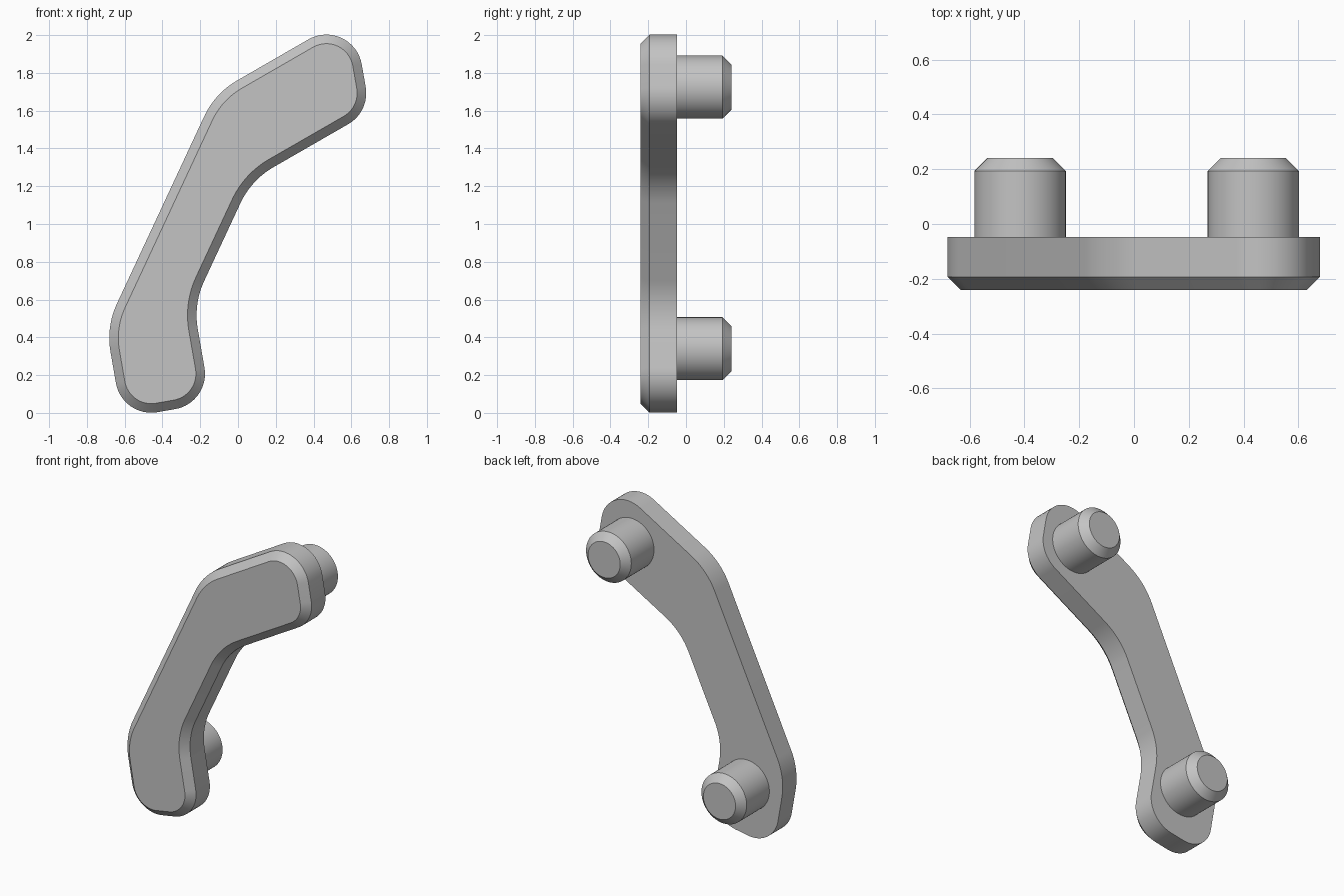
import bpy
import bmesh
from math import cos, pi
from mathutils import Vector

if "Cube" in bpy.data.objects:
    bpy.data.objects.remove(bpy.data.objects["Cube"], do_unlink=True)

FRONT, BACK, PEG_END = -0.241, -0.047, 0.241
CHAMFER = 0.048

grey = bpy.data.materials.new("plain grey")
grey.use_nodes = True
colour = (0.55, 0.55, 0.55, 1)
grey.diffuse_color = colour
grey.node_tree.nodes["Principled BSDF"].inputs["Base Color"].default_value = colour


def rounded_outline(corners, inset, steps=16):
    """Counter-clockwise outline (x, z) with filleted corners, moved inwards by inset."""
    points = []
    for i, (x, z, radius) in enumerate(corners):
        corner = Vector((x, z))
        into = (corner - Vector(corners[i - 1][:2])).normalized()
        out = (Vector(corners[(i + 1) % len(corners)][:2]) - corner).normalized()
        side = 1 if into.x * out.y - into.y * out.x > 0 else -1
        # outward normals seen from the fillet centre
        n0 = Vector((into.y, -into.x)) * side
        n1 = Vector((out.y, -out.x)) * side
        middle = (n0 + n1).normalized()
        centre = corner - middle * (radius / cos(n0.angle(n1) / 2))
        for k in range(steps + 1):
            points.append(centre + n0.slerp(n1, k / steps) * (radius - side * inset))
    return points


def loft(name, sections):
    """Solid through matching outlines, each given as (y, points)."""
    bm = bmesh.new()
    rings = [[bm.verts.new((p.x, y, p.y)) for p in pts] for y, pts in sections]
    for a, b in zip(rings, rings[1:]):
        for i in range(len(a)):
            bm.faces.new((a[i - 1], a[i], b[i], b[i - 1]))
    bm.faces.new(rings[0])
    bm.faces.new(rings[-1])
    bmesh.ops.recalc_face_normals(bm, faces=bm.faces[:])
    mesh = bpy.data.meshes.new(name)
    bm.to_mesh(mesh)
    bm.free()
    mesh.materials.append(grey)
    obj = bpy.data.objects.new(name, mesh)
    bpy.context.collection.objects.link(obj)
    bpy.ops.object.select_all(action="DESELECT")
    obj.select_set(True)
    bpy.context.view_layer.objects.active = obj
    bpy.ops.object.shade_smooth_by_angle(angle=pi / 6)


# Bent plate with a chamfered front: corner x, z and fillet radius
END, BEND = 0.19, 0.43
corners = [
    (-0.614, -0.029, END), (-0.145, 0.053, END),
    (-0.236, 0.576, BEND), (0.070, 1.233, BEND),
    (0.699, 1.595, END), (0.608, 2.113, END),
    (-0.122, 1.692, BEND), (-0.698, 0.456, BEND),
]
edge = rounded_outline(corners, 0)
loft("bent_plate", [
    (FRONT, rounded_outline(corners, CHAMFER)),
    (FRONT + CHAMFER, edge),
    (BACK, edge),
])


# Round pegs on the back with chamfered tips
def circle(x, z, radius, sides=64):
    return [Vector((x, z)) + Vector((radius, 0)) @ rotation(2 * pi * k / sides)
            for k in range(sides)]


def rotation(angle):
    from mathutils import Matrix
    return Matrix.Rotation(angle, 2)


for name, x, z in (("lower_peg", -0.416, 0.34), ("upper_peg", 0.436, 1.725)):
    shaft = circle(x, z, 0.167)
    loft(name, [
        (BACK - 0.02, shaft),
        (PEG_END - CHAMFER, shaft),
        (PEG_END, circle(x, z, 0.167 - CHAMFER)),
    ])
